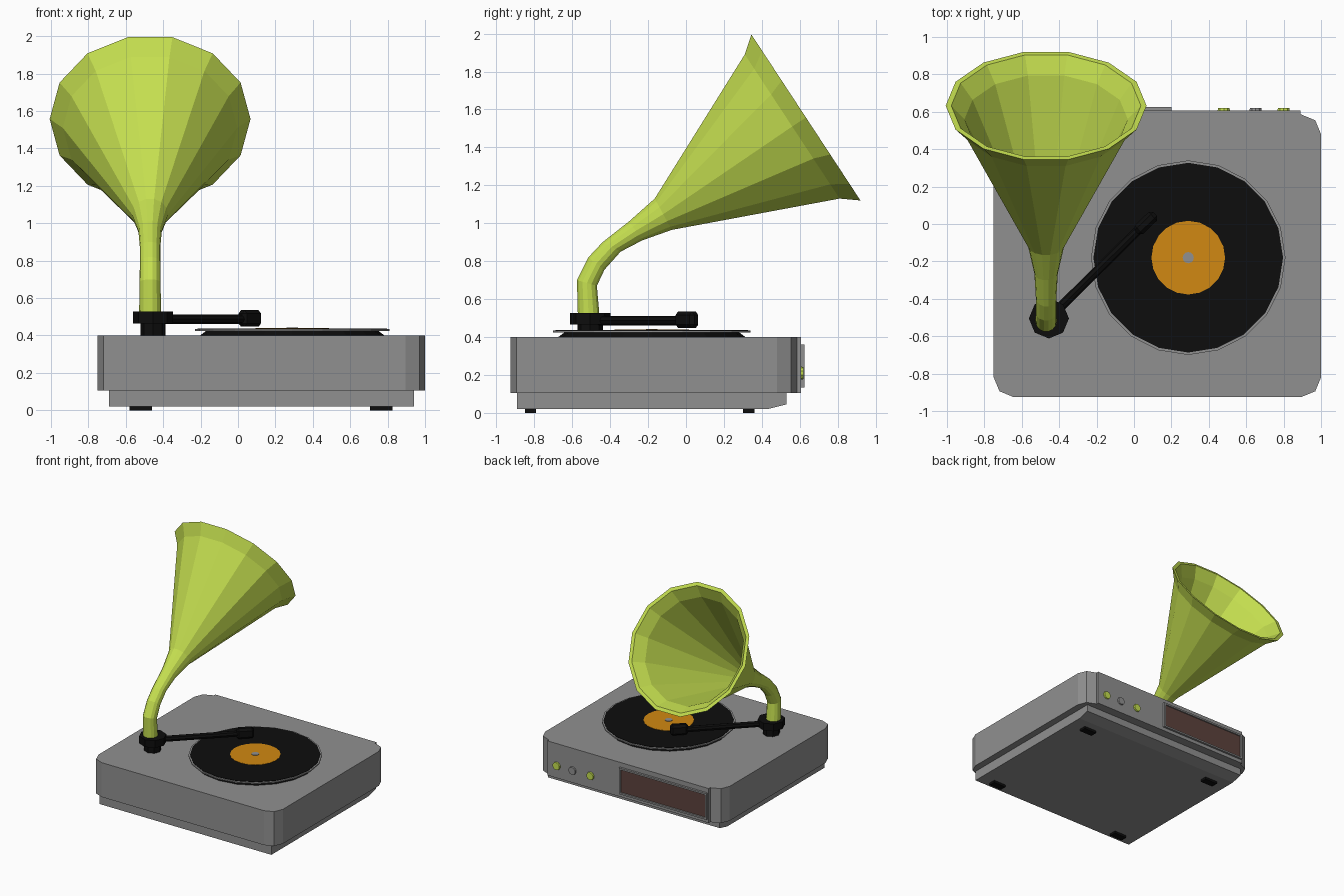
import bpy, bmesh, math
from mathutils import Vector, Matrix

if "Cube" in bpy.data.objects:
    bpy.data.objects.remove(bpy.data.objects["Cube"])


def material(name, r, g, b):
    m = bpy.data.materials.new(name)
    m.use_nodes = True
    m.diffuse_color = (r, g, b, 1)
    m.node_tree.nodes["Principled BSDF"].inputs["Base Color"].default_value = (r, g, b, 1)
    return m


GREY = material("grey", 0.28, 0.28, 0.28)
BLACK = material("black", 0.004, 0.004, 0.004)
GREEN = material("lime_green", 0.56, 0.74, 0.08)
ORANGE = material("orange", 0.64, 0.25, 0.006)
BROWN = material("brown", 0.11, 0.055, 0.046)


def finish(name, bm, *mats):
    bmesh.ops.recalc_face_normals(bm, faces=bm.faces)
    mesh = bpy.data.meshes.new(name)
    bm.to_mesh(mesh)
    bm.free()
    for m in mats:
        mesh.materials.append(m)
    ob = bpy.data.objects.new(name, mesh)
    bpy.context.collection.objects.link(ob)
    return ob


def box_mesh(lo, hi):
    lo, hi = Vector(lo), Vector(hi)
    bm = bmesh.new()
    m = Matrix.Translation((lo + hi) / 2) @ Matrix.Diagonal((*(hi - lo), 1))
    bmesh.ops.create_cube(bm, size=1, matrix=m)
    return bm


def box(name, lo, hi, mat):
    return finish(name, box_mesh(lo, hi), mat)


def rod(name, start, end, r1, r2, sides, mat):
    start, end = Vector(start), Vector(end)
    axis = end - start
    m = Matrix.Translation((start + end) / 2) @ axis.to_track_quat("Z", "Y").to_matrix().to_4x4()
    bm = bmesh.new()
    bmesh.ops.create_cone(bm, cap_ends=True, segments=sides, radius1=r1, radius2=r2,
                          depth=axis.length, matrix=m)
    return finish(name, bm, mat)


# Cabinet with rounded vertical corners
bm = box_mesh((-0.75, -0.925, 0.105), (1.0, 0.585, 0.40))
upright = [e for e in bm.edges if abs(e.verts[0].co.z - e.verts[1].co.z) > 0.1]
bmesh.ops.bevel(bm, geom=upright, offset=0.105, segments=2, profile=0.5, affect="EDGES")
finish("cabinet", bm, GREY)

# Plinth with a slanted rear underside
bm = box_mesh((-0.69, -0.89, 0.02), (0.94, 0.53, 0.11))
for v in bm.verts:
    if v.co.y > 0 and v.co.z < 0.05:
        v.co.z = 0.045
under = [e for e in bm.edges if all(v.co.z < 0.05 for v in e.verts)
         and abs(e.verts[0].co.y - e.verts[1].co.y) > 1]
cut = bmesh.ops.subdivide_edges(bm, edges=under, cuts=1)
for v in cut["geom_inner"]:
    if isinstance(v, bmesh.types.BMVert):
        v.co.y, v.co.z = 0.43, 0.02
finish("plinth", bm, GREY)

# Feet
for x in (-0.52, 0.765):
    for y in (-0.82, 0.33):
        box("foot", (x - 0.06, y - 0.03, 0), (x + 0.06, y + 0.03, 0.022), BLACK)

# Rear control panel, speaker and knobs
box("rear_panel", (-0.64, 0.57, 0.105), (0.89, 0.607, 0.40), GREY)
bm = box_mesh((-0.63, 0.60, 0.135), (0.20, 0.625, 0.36))
back = [f for f in bm.faces if f.calc_center_median().y > 0.62]
bmesh.ops.inset_region(bm, faces=back, thickness=0.02, depth=0)
bmesh.ops.inset_region(bm, faces=back, thickness=0.002, depth=-0.01)
back[0].material_index = 1
finish("speaker", bm, GREY, BROWN)
for x, mat in ((0.48, GREEN), (0.65, GREY), (0.80, GREEN)):
    rod("knob", (x, 0.60, 0.21), (x, 0.619, 0.21), 0.036, 0.032, 10, mat)


# Turntable stack
def disc(name, z1, z2, r1, r2, mat, sides=20):
    rod(name, (0.29, -0.18, z1), (0.29, -0.18, z2), r1, r2, sides, mat)


disc("turntable_base", 0.395, 0.425, 0.50, 0.46, BLACK)
disc("platter", 0.424, 0.434, 0.52, 0.52, GREY)
disc("record", 0.43, 0.437, 0.507, 0.507, BLACK)
disc("record_label", 0.432, 0.439, 0.197, 0.197, ORANGE)
disc("spindle", 0.435, 0.443, 0.03, 0.03, GREY, 12)

# Horn stand and tonearm
PX, PY = -0.455, -0.505
rod("stand_post", (PX, PY, 0.395), (PX, PY, 0.48), 0.067, 0.067, 8, BLACK)
rod("stand_cap", (PX, PY, 0.465), (PX, PY, 0.527), 0.107, 0.107, 8, BLACK)
rod("tonearm", (PX, PY, 0.487), (0.04, -0.015, 0.487), 0.025, 0.025, 8, BLACK)
bm = box_mesh((-0.07, -0.032, -0.044), (0.07, 0.032, 0.044))
bmesh.ops.bevel(bm, geom=bm.edges[:], offset=0.018, segments=1, affect="EDGES")
head = finish("tonearm_head", bm, BLACK)
head.location = (0.063, 0.005, 0.491)
head.rotation_euler.z = math.radians(44)

# Horn: each section is its upper and lower (y, z) outline point
SIDES = 14
APOTHEM = math.cos(math.pi / SIDES)
SECTIONS = [
    ((-0.57, 0.50), (-0.455, 0.50)),
    ((-0.575, 0.70), (-0.47, 0.67)),
    ((-0.515, 0.82), (-0.43, 0.755)),
    ((-0.44, 0.90), (-0.345, 0.85)),
    ((-0.30, 1.01), (-0.23, 0.91)),
    ((-0.165, 1.13), (-0.075, 0.965)),
    ((0.31, 1.89), (0.81, 1.13)),
    ((0.345, 1.995), (0.92, 1.12)),
]


def horn_ring(bm, section, wall):
    top, low = (Vector((-0.47, *p)) for p in section)
    mid, up = (top + low) / 2, (top - low) / 2
    radius = up.length / APOTHEM - wall
    up.normalize()
    ring = []
    for i in range(SIDES):
        a = (i + 0.5) * math.tau / SIDES
        ring.append(bm.verts.new(mid + up * radius * math.cos(a)
                                 + Vector((radius * math.sin(a), 0, 0))))
    return ring


bm = bmesh.new()
rings = [horn_ring(bm, s, 0) for s in SECTIONS]
rings += [horn_ring(bm, s, w) for s, w in zip(SECTIONS[:3:-1], (0.03, 0.03, 0.018, 0.012))]
for a, b in zip(rings, rings[1:]):
    for i in range(SIDES):
        j = (i + 1) % SIDES
        bm.faces.new((a[i], a[j], b[j], b[i]))
bm.faces.new(rings[0])
bm.faces.new(rings[-1])
finish("horn", bm, GREEN)
